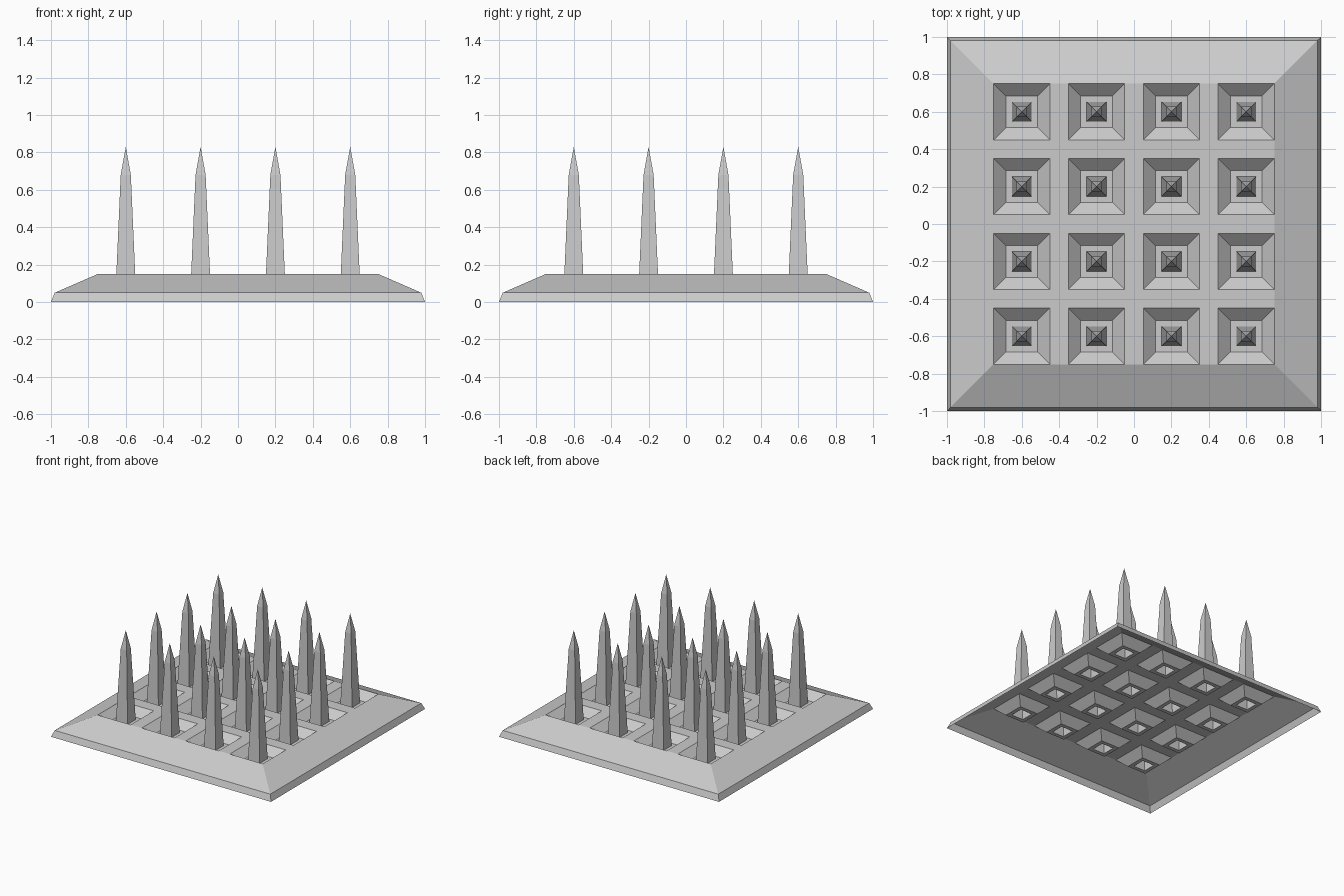
import bpy, bmesh

if "Cube" in bpy.data.objects:
    bpy.data.objects.remove(bpy.data.objects["Cube"])

CENTRES = (-0.6, -0.2, 0.2, 0.6)


def square(bm, x, y, half, z):
    return [bm.verts.new((x + sx * half, y + sy * half, z))
            for sx, sy in ((-1, -1), (1, -1), (1, 1), (-1, 1))]


def loft(bm, x, y, profile):
    """Stack square rings, outside facing out; returns the last ring."""
    prev = None
    for half, z in profile:
        ring = square(bm, x, y, half, z)
        if prev:
            for i in range(4):
                j = (i + 1) % 4
                bm.faces.new((prev[i], prev[j], ring[j], ring[i]))
        prev = ring
    return prev


def finish(bm, name):
    bmesh.ops.remove_doubles(bm, verts=bm.verts, dist=1e-5)
    me = bpy.data.meshes.new(name)
    bm.to_mesh(me)
    bm.free()
    ob = bpy.data.objects.new(name, me)
    bpy.context.collection.objects.link(ob)
    return ob


# Open-bottomed base: bevelled rim, gridded top, tapered pits
bm = bmesh.new()
loft(bm, 0, 0, [(1.0, 0.0), (0.98, 0.05), (0.75, 0.15)])
lines = [c + d for c in CENTRES for d in (-0.15, 0.15)]
for i in range(7):
    for j in range(7):
        if i % 2 == 0 and j % 2 == 0:
            continue
        x0, x1, y0, y1 = lines[i], lines[i + 1], lines[j], lines[j + 1]
        bm.faces.new([bm.verts.new((x, y, 0.15)) for x, y in
                      ((x0, y0), (x1, y0), (x1, y1), (x0, y1))])
for x in CENTRES:
    for y in CENTRES:
        loft(bm, x, y, [(0.15, 0.15), (0.085, 0.09), (0.053, 0.09)])
finish(bm, "pitted_base")

# Hollow four-sided spikes rising from the pit floors
bm = bmesh.new()
for x in CENTRES:
    for y in CENTRES:
        top = loft(bm, x, y, [(0.053, 0.09), (0.027, 0.68)])
        tip = bm.verts.new((x, y, 0.83))
        for i in range(4):
            bm.faces.new((top[i], top[(i + 1) % 4], tip))
finish(bm, "spikes")
